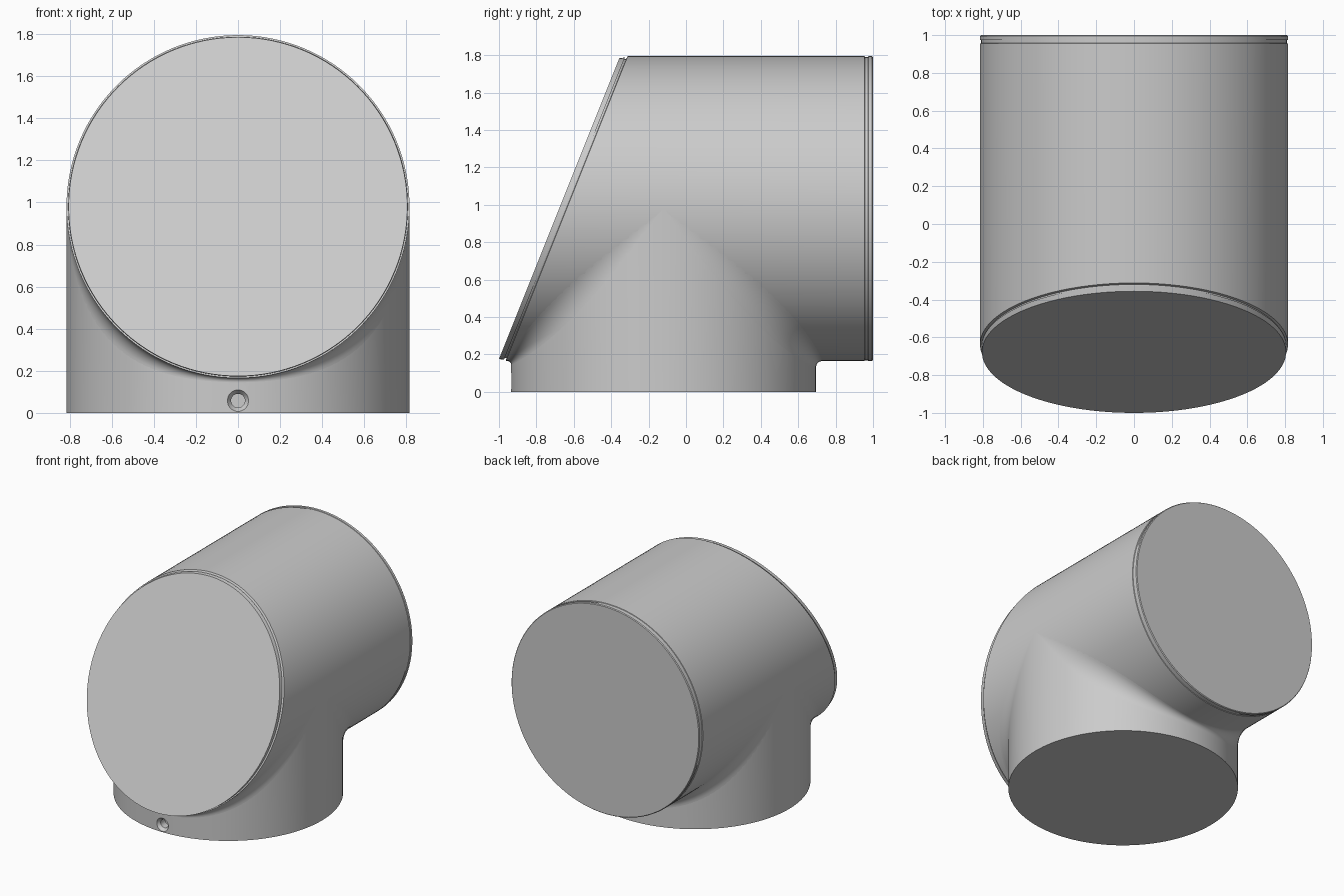
import bpy, bmesh, math
from mathutils import Vector

if "Cube" in bpy.data.objects:
    bpy.data.objects.remove(bpy.data.objects["Cube"])

R, ZC, YC, SEG = 0.815, 0.98, -0.12, 128   # pipe radius, barrel axis height, neck axis, sides
SLOPE = 0.4                                # lean of the slanted front

grey = bpy.data.materials.new("light grey")
grey.diffuse_color = (0.6, 0.6, 0.6, 1)
grey.use_nodes = True
grey.node_tree.nodes["Principled BSDF"].inputs["Base Color"].default_value = grey.diffuse_color


def finish(bm, name, recalc=True):
    if recalc:
        bmesh.ops.recalc_face_normals(bm, faces=bm.faces[:])
    me = bpy.data.meshes.new(name)
    bm.to_mesh(me)
    bm.free()
    ob = bpy.data.objects.new(name, me)
    bpy.context.collection.objects.link(ob)
    me.materials.append(grey)
    return ob


def smooth(ob):
    bpy.ops.object.select_all(action='DESELECT')
    ob.select_set(True)
    bpy.context.view_layer.objects.active = ob
    bpy.ops.object.shade_smooth_by_angle(angle=math.radians(25))


def loft(bm, rings):
    """Skin a list of closed rings and cap both ends."""
    loops = [[bm.verts.new(p) for p in ring] for ring in rings]
    for a, b in zip(loops, loops[1:]):
        for i in range(len(a)):
            j = (i + 1) % len(a)
            bm.faces.new((a[i], a[j], b[j], b[i]))
    bm.faces.new(loops[0])
    bm.faces.new(loops[-1])


def barrel_ring(y, r, slope=0.0):
    pts = []
    for i in range(SEG):
        a = math.tau * i / SEG
        z = r * math.cos(a)
        pts.append((r * math.sin(a), y + slope * z, ZC + z))
    return pts


# Horizontal barrel: slanted front plate, thin groove, body, grooved rear rim
bm = bmesh.new()
rings = [barrel_ring(y, r, SLOPE) for y, r in
         ((-0.678, 0.805), (-0.650, 0.807), (-0.650, 0.800), (-0.640, 0.800), (-0.638, R))]
rings += [barrel_ring(y, r) for y, r in
          ((0.955, R), (0.957, 0.811), (0.973, 0.811), (0.975, R), (0.994, R), (1.0, 0.810))]
loft(bm, rings)
smooth(finish(bm, "barrel"))

# Vertical neck, its top following the joint with the barrel
bm = bmesh.new()
low, high = [], []
for i in range(SEG):
    a = math.tau * i / SEG
    x, y = R * math.sin(a), R * math.cos(a)
    low.append(bm.verts.new((x, YC + y, 0)))
    high.append(bm.verts.new((x, YC + y, min(ZC, ZC - abs(y) + 0.01))))
top = bm.verts.new((0, YC, 0.6))
bm.faces.new(low)
for i in range(SEG):
    j = (i + 1) % SEG
    bm.faces.new((low[i], low[j], high[j], high[i]))
    bm.faces.new((high[i], high[j], top))
neck = finish(bm, "neck")

# Countersunk screw hole in the front of the neck
bm = bmesh.new()
y0 = YC - R
loft(bm, [[(r * math.cos(math.tau * i / 32), y0 + d, 0.058 + r * math.sin(math.tau * i / 32))
           for i in range(32)] for d, r in ((-0.02, 0.066), (0.025, 0.033), (0.08, 0.033))])
cutter = finish(bm, "screw_hole_cutter")
cutter.hide_render = True
mod = neck.modifiers.new("screw hole", 'BOOLEAN')
mod.operation, mod.solver, mod.object = 'DIFFERENCE', 'EXACT', cutter
bpy.ops.object.select_all(action='DESELECT')
neck.select_set(True)
bpy.context.view_layer.objects.active = neck
bpy.ops.object.modifier_apply(modifier=mod.name)
bpy.data.objects.remove(cutter)
smooth(neck)


# Rounded blends where neck meets barrel, widening towards the sides
def blend(name, side, base, swell):
    bm = bmesh.new()
    rows, n, steps = [], 64, 10
    for i in range(n + 1):
        t = math.radians(-89 + 178 * i / n)
        s, c = math.sin(t), math.cos(t)
        rho = base + swell * s * s
        centre = Vector((s, side * c, -c)) * (R + rho) + Vector((0, YC, ZC))
        n1, n2 = Vector((-s, -side * c, 0)), Vector((-s, 0, c))
        rows.append([bm.verts.new(centre + rho * n1.slerp(n2, k / steps))
                     for k in range(steps + 1)])
    for a, b in zip(rows, rows[1:]):
        for k in range(steps):
            f = bm.faces.new((a[k], a[k + 1], b[k + 1], b[k]))
            f.normal_update()
            if f.normal.dot(Vector((0, side, -1))) < 0:
                f.normal_flip()
    smooth(finish(bm, name, recalc=False))


blend("front_blend", -1, 0.02, 0.22)
blend("rear_blend", 1, 0.035, 0.25)
